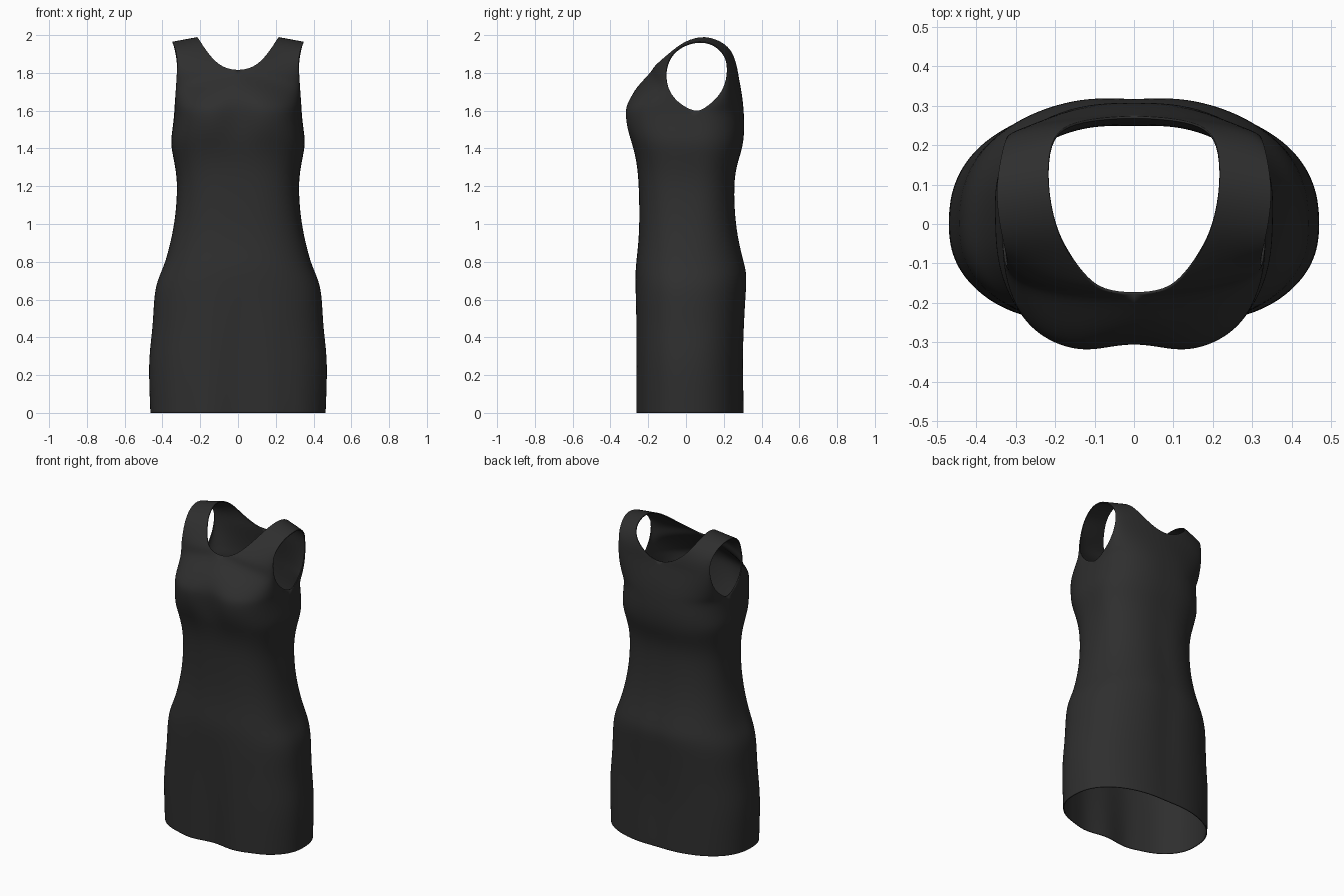
import bpy, bmesh
from math import sin, cos, pi, exp

cube = bpy.data.objects.get("Cube")
if cube:
    bpy.data.objects.remove(cube, do_unlink=True)

COLUMNS = 12

# Skirt and bodice: height, half width, front y, back y
BODY = [
    (0.0, .465, -.275, .31), (.03, .466, -.275, .31), (.15, .471, -.274, .308),
    (.3, .473, -.272, .306), (.45, .452, -.271, .312), (.6, .446, -.27, .32),
    (.68, .434, -.269, .326), (.74, .41, -.268, .326), (.8, .385, -.264, .312),
    (.9, .358, -.252, .285), (1.03, .332, -.246, .264), (1.2, .32, -.25, .256),
    (1.3, .332, -.258, .268), (1.38, .349, -.276, .294), (1.44, .357, -.298, .306),
    (1.51, .346, -.322, .311), (1.59, .337, -.333, .307),
]
# Upper panels: neckline point, armhole point, roundness of the row between
SHOULDER = ((.222, .1, 2.003), (.352, .07, 1.972), 1)
FRONT = [
    ((0, -.322, 1.65), (.336, -.01, 1.62), 2.8),
    ((0, -.268, 1.73), (.332, -.07, 1.67), 2.4),
    ((0, -.18, 1.81), (.328, -.1, 1.73), 2.0),
    ((.08, -.175, 1.828), (.324, -.108, 1.79), 1.7),
    ((.13, -.13, 1.87), (.32, -.1, 1.85), 1.4),
    ((.17, -.07, 1.92), (.325, -.075, 1.9), 1.1),
    ((.2, -.01, 1.967), (.338, -.02, 1.947), 1),
    SHOULDER,
]
BACK = [
    ((0, .303, 1.64), (.336, .11, 1.62), 2.4),
    ((0, .295, 1.7), (.332, .17, 1.67), 2.2),
    ((0, .285, 1.75), (.328, .205, 1.73), 2.0),
    ((0, .275, 1.805), (.324, .22, 1.79), 1.8),
    ((.09, .27, 1.83), (.322, .22, 1.85), 1.5),
    ((.17, .255, 1.89), (.33, .205, 1.9), 1.2),
    ((.215, .215, 1.955), (.342, .15, 1.955), 1),
    SHOULDER,
]


def bell(value, width):
    return exp(-(value / width) ** 2)


def sculpt(x, y, z, front):
    """Cleavage, hem folds and the shallow spine hollow."""
    if front:
        y += .035 * bell(x, .08) * bell(z - 1.56, .12)
        if z < .7:
            y += (1 - z / .7) * (.035 * bell(x, .06) + .006 * (1 - cos(x * 36)) * bell(x, .3))
    else:
        y -= .01 * bell(x, .07) * bell(z - .5, .7)
    return x, y, z


def body_rows(front):
    rows = []
    for z, width, y_front, y_back in BODY:
        rise = min(max((z - .7) / .9, 0), 1)
        roundness = 2.35 + (.75 * rise if front else .05 * rise)
        rows.append(((0, y_front if front else y_back, z),
                     (width, .06 * rise, z), roundness))
    return rows


def add_panel(bm, rows, front):
    grid = []
    for inner, outer, roundness in rows:
        line = []
        for i in range(COLUMNS + 1):
            t = i / COLUMNS * pi / 2
            across = sin(t) ** (2 / roundness)
            depth = 1 - max(cos(t), 0) ** (2 / roundness)
            point = [a + (b - a) * f for a, b, f in
                     zip(inner, outer, (across, depth, across))]
            if i < COLUMNS:
                point = sculpt(*point, front)
            line.append(bm.verts.new(point))
        grid.append(line)
    for low, high in zip(grid, grid[1:]):
        for i in range(COLUMNS):
            corners = [low[i], low[i + 1], high[i + 1], high[i]]
            bm.faces.new(corners if front else corners[::-1])


# Left half, welded along the side seam and shoulder
bm = bmesh.new()
add_panel(bm, body_rows(True) + FRONT, True)
add_panel(bm, body_rows(False) + BACK, False)
bmesh.ops.remove_doubles(bm, verts=bm.verts, dist=.0005)
for face in bm.faces:
    face.smooth = True
mesh = bpy.data.meshes.new("dress")
bm.to_mesh(mesh)
bm.free()
dress = bpy.data.objects.new("dress", mesh)
bpy.context.collection.objects.link(dress)

# Charcoal cloth
cloth = bpy.data.materials.new("charcoal cloth")
cloth.use_nodes = True
color = (.028, .028, .028, 1)
cloth.diffuse_color = color
cloth.node_tree.nodes["Principled BSDF"].inputs["Base Color"].default_value = color
mesh.materials.append(cloth)

# Mirror to the right half, smooth, and give the cloth a thin edge
mirror = dress.modifiers.new("mirror", 'MIRROR')
mirror.use_clip = True
smooth = dress.modifiers.new("smooth", 'SUBSURF')
smooth.levels = smooth.render_levels = 2
edge = dress.modifiers.new("cloth thickness", 'SOLIDIFY')
edge.thickness = .006
edge.offset = -1
